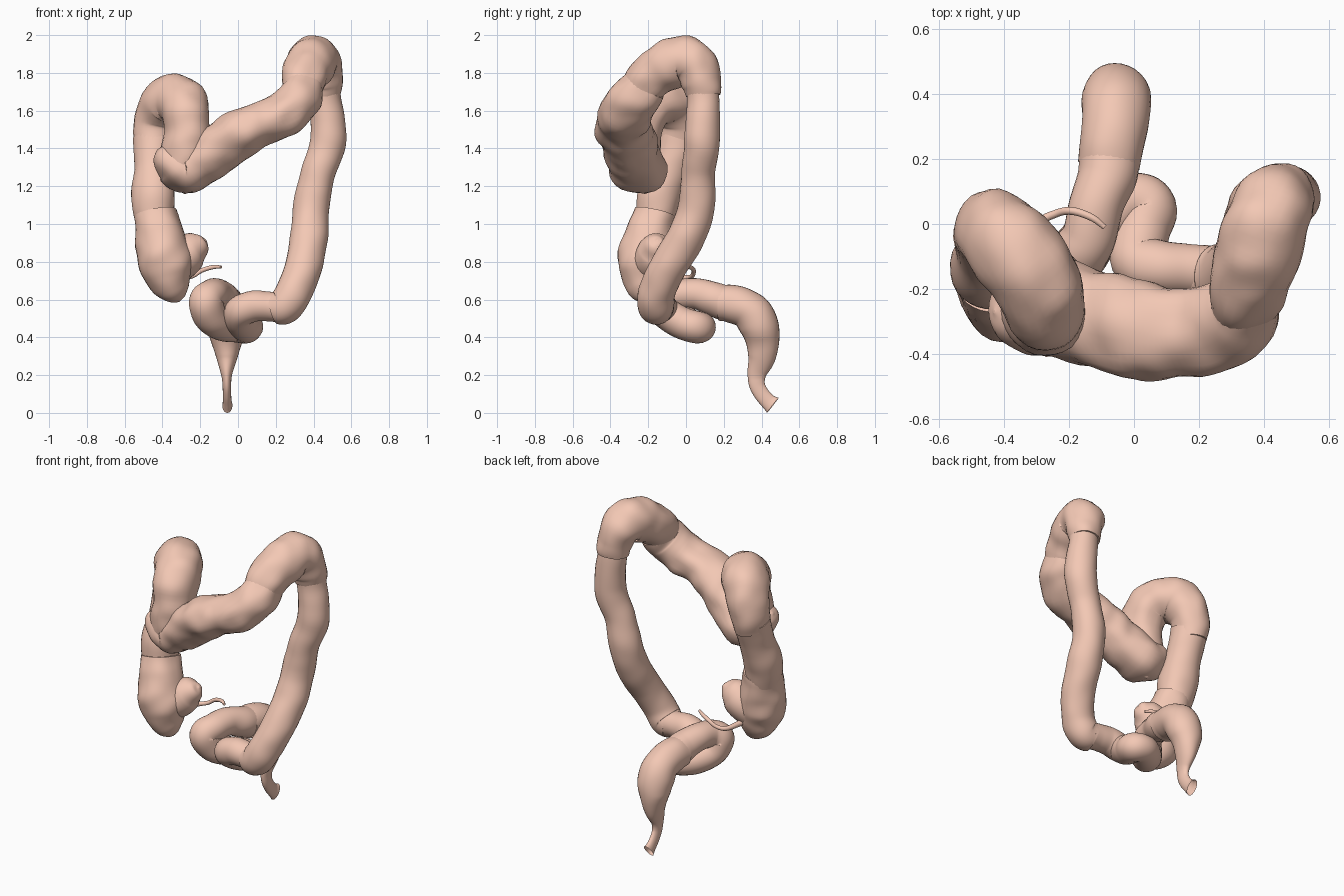
import bpy, bmesh, math
from mathutils import Vector, noise

SIDES = 28
mat = bpy.data.materials.new("flesh")
mat.diffuse_color = (0.9, 0.58, 0.46, 1)


def spline(pts, steps):
    """Catmull-Rom through (x, y, z, radius) points."""
    p = [Vector(q) for q in pts]
    p = [2 * p[0] - p[1]] + p + [2 * p[-1] - p[-2]]
    out = []
    for i in range(1, len(p) - 2):
        a, b, c, d = p[i - 1:i + 3]
        for k in range(steps):
            t = k / steps
            out.append(0.5 * (2 * b + (c - a) * t + (2 * a - 5 * b + 4 * c - d) * t * t
                              + (3 * b - a - 3 * c + d) * t ** 3))
    return out + [p[-2]]


def tube(name, pts, stretch=(1, 1, 1), bump=0.05, steps=8, open_end=False):
    """Sweep a slightly lumpy round section along a path."""
    path = spline(pts, steps)
    pos = [q.to_3d() for q in path]
    bm = bmesh.new()
    rings, normal, last = [], None, None
    for i, c in enumerate(pos):
        tan = (pos[min(i + 1, len(pos) - 1)] - pos[max(i - 1, 0)]).normalized()
        if normal is None:
            normal = tan.orthogonal().normalized()
        else:
            normal = last.rotation_difference(tan) @ normal
            normal = (normal - tan * normal.dot(tan)).normalized()
        last = tan
        side = tan.cross(normal)
        ring = []
        for k in range(SIDES):
            a = 2 * math.pi * k / SIDES
            d = normal * math.cos(a) + side * math.sin(a)
            r = max(path[i][3], 0.004)
            r *= 1 + bump * noise.noise((c + d * r) * 9)
            off = Vector([d[j] * r * stretch[j] for j in range(3)])
            ring.append(bm.verts.new(c + off))
        rings.append(ring)
    for r0, r1 in zip(rings, rings[1:]):
        for k in range(SIDES):
            n = (k + 1) % SIDES
            bm.faces.new((r0[k], r0[n], r1[n], r1[k]))
    bm.faces.new(rings[0][::-1])
    if not open_end:
        bm.faces.new(rings[-1])
    bmesh.ops.recalc_face_normals(bm, faces=bm.faces)
    for f in bm.faces:
        f.smooth = len(f.verts) == 4
    me = bpy.data.meshes.new(name)
    bm.to_mesh(me)
    bm.free()
    me.materials.append(mat)
    ob = bpy.data.objects.new(name, me)
    bpy.context.collection.objects.link(ob)
    return ob


# pouch at the start of the bowel, with its side bulge and thin appendix
tube("cecum", [(-.435, -.165, 1.06, .112), (-.415, -.19, .95, .13), (-.39, -.215, .82, .146),
               (-.365, -.22, .72, .125), (-.34, -.22, .65, .09), (-.32, -.215, .605, .045),
               (-.312, -.212, .588, .004)], bump=.1)
tube("ileum_stub", [(-.38, -.2, .76, .1), (-.3, -.17, .815, .11), (-.245, -.16, .865, .095),
                    (-.2, -.155, .893, .065), (-.178, -.15, .908, .035), (-.168, -.15, .915, .004)])
tube("appendix", [(-.32, -.1, .72, .018), (-.29, .0, .715, .014), (-.24, .032, .725, .012),
                  (-.19, .04, .755, .012), (-.13, .02, .772, .011), (-.09, -.01, .772, .008)],
     bump=0, steps=6)

# rising limb and the arch that folds forward
tube("ascending_colon", [(-.44, -.165, 1.0, .1), (-.45, -.14, 1.15, .116), (-.445, -.08, 1.3, .105),
                         (-.445, -.03, 1.45, .11)])
tube("hepatic_flexure", [(-.448, -.04, 1.4, .1), (-.435, -.015, 1.53, .112), (-.39, -.06, 1.635, .13),
                         (-.325, -.14, 1.66, .132), (-.28, -.22, 1.61, .13),
                         (-.27, -.265, 1.49, .122), (-.285, -.265, 1.36, .125),
                         (-.285, -.24, 1.26, .1), (-.28, -.22, 1.185, .05),
                         (-.28, -.215, 1.16, .004)], stretch=(1, 1.12, 1), bump=.12)

# crossing limb, swung toward the front
tube("transverse_colon", [(-.43, -.27, 1.39, .004), (-.41, -.27, 1.375, .065),
                          (-.35, -.265, 1.335, .11), (-.26, -.25, 1.295, .13),
                          (-.12, -.29, 1.385, .13), (.02, -.325, 1.485, .127),
                          (.15, -.335, 1.54, .117), (.26, -.315, 1.59, .12),
                          (.33, -.27, 1.67, .115), (.355, -.21, 1.74, .1)],
     stretch=(1, 1.18, 1), bump=.15)
tube("splenic_flexure", [(.335, -.26, 1.69, .1), (.35, -.205, 1.76, .118), (.37, -.12, 1.825, .13),
                         (.4, -.015, 1.868, .13), (.43, .055, 1.83, .118),
                         (.45, .085, 1.74, .102), (.455, .09, 1.68, .09)], bump=.13)

# falling limb on the far side
tube("descending_colon", [(.445, .07, 1.84, .08), (.462, .09, 1.65, .086), (.48, .085, 1.45, .094),
                          (.425, .065, 1.27, .09), (.39, .057, 1.1, .097), (.375, .0, .93, .1),
                          (.35, -.09, .78, .099), (.3, -.15, .65, .097), (.25, -.16, .57, .098),
                          (.19, -.145, .55, .085)])

# looped section low in the middle
tube("sigmoid_colon", [(.23, -.145, .555, .08), (.16, -.14, .565, .08), (.08, -.135, .565, .083),
                       (.01, -.11, .53, .085), (.025, -.02, .475, .085), (.047, .05, .455, .085),
                       (-.01, .075, .455, .082), (-.08, .02, .465, .085), (-.145, -.06, .51, .09),
                       (-.17, -.09, .59, .09), (-.14, -.04, .625, .083), (-.115, .06, .63, .084),
                       (-.085, .14, .605, .09), (-.075, .2, .585, .094)])

# final section narrowing to the open outlet, flattened sideways toward its end
rectum = tube("rectum", [(-.078, .18, .583, .095), (-.07, .24, .578, .1), (-.058, .33, .545, .103),
                         (-.055, .385, .47, .106), (-.058, .405, .38, .089), (-.06, .4, .29, .072),
                         (-.062, .375, .21, .05), (-.06, .375, .15, .042), (-.058, .4, .1, .04),
                         (-.056, .435, .06, .042), (-.055, .46, .04, .05)], open_end=True)
for v in rectum.data.vertices:
    k = min(1, max(0, (v.co.z - .18) / .22))
    v.co.x = -.058 + (v.co.x + .058) * (.55 + .45 * k)
